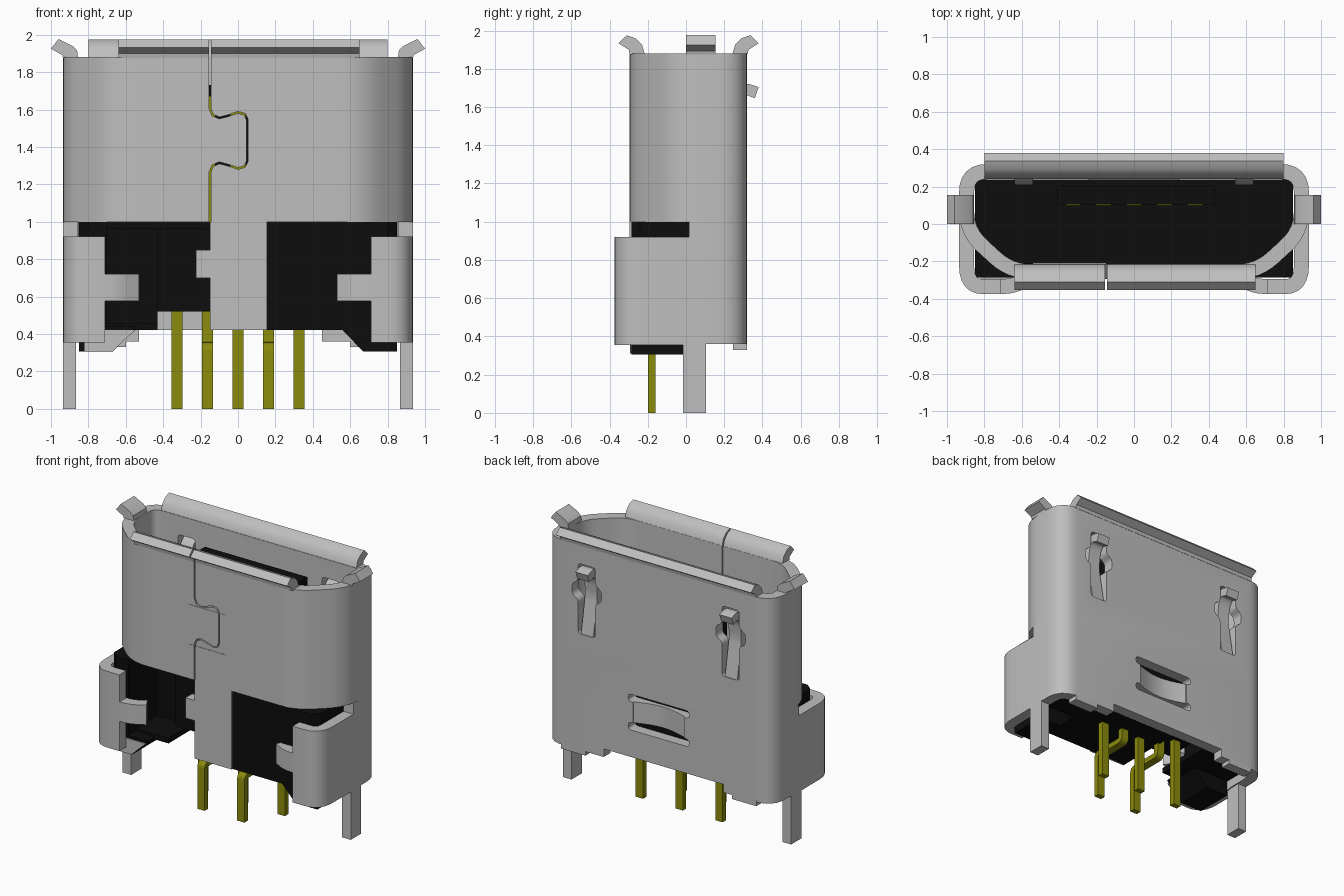
import bpy, bmesh, math
from mathutils import Vector

if "Cube" in bpy.data.objects:
    bpy.data.objects.remove(bpy.data.objects["Cube"], do_unlink=True)


def material(name, rgb):
    m = bpy.data.materials.new(name)
    m.use_nodes = True
    m.diffuse_color = (*rgb, 1)
    bsdf = next(n for n in m.node_tree.nodes if n.type == 'BSDF_PRINCIPLED')
    bsdf.inputs["Base Color"].default_value = (*rgb, 1)
    return m


STEEL = material("steel grey", (0.52, 0.52, 0.52))
BLACK = material("black plastic", (0.004, 0.004, 0.004))
GOLD = material("contact gold", (0.26, 0.26, 0.004))
T = 0.08  # sheet thickness


def place(axis, p, d):
    """Point of a 2D drawing, at depth d along the axis."""
    return {'x': (d, p[0], p[1]), 'y': (p[0], d, p[1]), 'z': (p[0], p[1], d)}[axis]


def fillet(points, radius, closed=False, steps=6):
    """Round the corners of a polyline."""
    pts = [Vector(p) for p in points]
    out = []
    for i, p in enumerate(pts):
        if not closed and i in (0, len(pts) - 1):
            out.append(p)
            continue
        a, b = pts[i - 1], pts[(i + 1) % len(pts)]
        s = p + (a - p).normalized() * min(radius, (a - p).length * 0.48)
        e = p + (b - p).normalized() * min(radius, (b - p).length * 0.48)
        for k in range(steps + 1):
            t = k / steps
            out.append(s * (1 - t) ** 2 + p * 2 * t * (1 - t) + e * t * t)
    return out


def finish(bm, name, mat):
    me = bpy.data.meshes.new(name)
    bmesh.ops.recalc_face_normals(bm, faces=bm.faces[:])
    bm.to_mesh(me)
    bm.free()
    me.materials.append(mat)
    ob = bpy.data.objects.new(name, me)
    bpy.context.collection.objects.link(ob)
    return ob


def prism(name, profile, axis, lo, hi, mat=STEEL):
    bm = bmesh.new()
    f = bm.faces.new([bm.verts.new(place(axis, p, lo)) for p in profile])
    ext = bmesh.ops.extrude_face_region(bm, geom=[f])
    move = Vector(place(axis, (0, 0), hi - lo))
    bmesh.ops.translate(bm, vec=move, verts=[v for v in ext["geom"] if isinstance(v, bmesh.types.BMVert)])
    return finish(bm, name, mat)


def box(name, x, y, z, mat=STEEL):
    return prism(name, [(x[0], y[0]), (x[1], y[0]), (x[1], y[1]), (x[0], y[1])], 'z', z[0], z[1], mat)


def sheet(name, path, axis, lo, hi, mat=STEEL, closed=False, thick=T):
    """Bent metal: a centreline swept along an axis, then thickened."""
    bm = bmesh.new()
    a = [bm.verts.new(place(axis, p, lo)) for p in path]
    b = [bm.verts.new(place(axis, p, hi)) for p in path]
    for i in range(len(path) if closed else len(path) - 1):
        j = (i + 1) % len(path)
        bm.faces.new((a[i], a[j], b[j], b[i]))
    ob = finish(bm, name, mat)
    mod = ob.modifiers.new("thickness", 'SOLIDIFY')
    mod.thickness, mod.offset, mod.use_even_offset = thick, 0, True
    return ob


def cut(ob, cutters):
    for c in cutters:
        c.hide_render = True
        mod = ob.modifiers.new("cut", 'BOOLEAN')
        mod.operation, mod.solver, mod.object = 'DIFFERENCE', 'EXACT', c
    bake(ob)
    for c in cutters:
        bpy.data.objects.remove(c, do_unlink=True)


def bake(ob):
    """Apply modifiers and smooth the bends."""
    bpy.ops.object.select_all(action='DESELECT')
    ob.select_set(True)
    bpy.context.view_layer.objects.active = ob
    if ob.modifiers:
        bpy.ops.object.convert(target='MESH')
    bpy.ops.object.shade_smooth_by_angle(angle=math.radians(32))


# Upper shell: closed tube with a dovetail seam and spring windows
ring = fillet([(-.895, .28), (.895, .28), (.895, -.04), (.66, -.255), (-.66, -.255), (-.895, -.04)], .11, True)
shell = sheet("upper_shell", ring, 'z', 1.0, 1.88, closed=True)
half = [(-.15, .9), (-.15, 1.265), (-.135, 1.3), (-.1, 1.315), (-.05, 1.302), (0, 1.285), (.035, 1.295), (.05, 1.325)]
seam = half + [(x, 2.87 - z) for x, z in reversed(half[1:])] + [(-.15, 2.0)]
cutters = [sheet("seam_cutter", seam, 'y', -.4, -.1, thick=.009)]
for z in (1.255, 1.55):
    cutters.append(box("clinch_cutter", (-.2, .11), (-.4, -.292), (z, z + .065)))
for s in (-1, 1):
    c = s * .59
    window = [(c - .07, 1.22), (c + .07, 1.22), (c + .07, 1.47), (c + .12, 1.5), (c + .12, 1.58), (c + .07, 1.61),
              (c + .07, 1.74), (c - .07, 1.74), (c - .07, 1.61), (c - .12, 1.58), (c - .12, 1.5), (c - .07, 1.47)]
    cutters.append(prism("window_cutter", fillet(window, .025, True, 3), 'y', .1, .5))
cut(shell, cutters)

# Latch springs standing in the back windows
for side, s in (("right", -1), ("left", 1)):
    arm = fillet([(.285, 1.21), (.235, 1.5), (.25, 1.64), (.3, 1.7), (.37, 1.675)], .05)
    sheet(side + "_latch_spring", arm, 'x', s * .59 - .05, s * .59 + .05, thick=.06)

# Lower shell: back and sides with bottom notch and slots
lower = sheet("lower_shell", fillet([(-.895, .015), (-.895, .28), (.895, .28), (.895, .015)], .11), 'z', .36, 1.0)
cutters = [box("bottom_notch", (-.53, .45), (.1, .5), (.2, .42))]
for z in (.62, .83):
    slot = [(-.25, z), (.25, z), (.25, z + .055), (-.25, z + .055)]
    cutters.append(prism("slot_cutter", fillet(slot, .027, True, 3), 'y', .1, .5))
bridge_gap = box("bridge_cutter", (-.21, .21), (.1, .5), (.66, .85))
cutters.append(bridge_gap)
cut(lower, cutters)
bow = [(-.24 + .04 * i, .28 - .055 * math.sin(math.pi * i / 12)) for i in range(13)]
sheet("back_bridge", bow, 'z', .675, .83)

# Front strip under the seam, with its small side tab
box("front_strip", (-.15, .155), (-.295, -.215), (.42, 1.0))
box("strip_tab", (-.225, -.15), (-.295, -.215), (.70, .85))

# Flared rims at the mouth
rim = [(0, 1.875), (.005, 1.90), (.058, 1.933), (.015, 1.975), (-.03, 1.96), (-.065, 1.925), (-.08, 1.875)]
for name, x0, x1 in (("front_rim_short", -.64, -.155), ("front_rim_long", -.145, .65)):
    prism(name, [(-.295 - u, z) for u, z in rim], 'x', x0, x1)
prism("back_rim", [(.322 + u, z) for u, z in rim], 'x', -.8, .8)
ear = [(.855, 1.875), (.86, 1.915), (.885, 1.94), (.96, 1.977), (1.0, 1.925), (.94, 1.892), (.935, 1.875)]

for side, s in (("right", -1), ("left", 1)):
    prism(side + "_ear", [(s * x, z) for x, z in ear], 'y', 0, .155)
    # Side wings wrapping round to the front, with inward tabs
    wing = fillet([(.895, .02), (.895, -.335), (.71, -.335)], .11)
    sheet(side + "_wing", [(s * x, y) for x, y in wing], 'z', .355, .92)
    tab = fillet([(.72, -.335), (.64, -.33), (.55, -.28)], .05)
    sheet(side + "_wing_tab", [(s * x, y) for x, y in tab], 'z', .575, .72)
    # Solder legs and low back feet
    prism(side + "_leg", [(s * .865, -.015), (s * .935, -.015), (s * .935, .105), (s * .865, .105)], 'z', 0, .4)
    prism(side + "_back_foot", [(s * .6, .245), (s * .8, .245), (s * .8, .32), (s * .6, .32)], 'z', .33, .37)
    # Corner feet of the plastic body
    foot = [(.54, .44), (.56, .42), (.67, .305), (.85, .305), (.85, .44)]
    prism(side + "_body_foot", [(s * x, z) for x, z in foot], 'y', -.285, .0, BLACK)

# Steel plate on the right body foot
prism("foot_plate", [(-.82, .31), (-.67, .31), (-.55, .42), (-.82, .42)], 'y', -.292, -.284)

# Plastic body: full on the left, stepped back on the right
right_half = [(-.15, -.285), (.80, -.285), (.85, -.24), (.85, .238), (-.15, .238)]
prism("body_left", right_half, 'z', .42, .998, BLACK)
box("body_middle", (-.43, -.15), (-.12, .238), (.52, .998), BLACK)
box("body_recess", (-.70, -.43), (.05, .238), (.42, .998), BLACK)
prism("body_right", [(-.70, -.285), (-.80, -.285), (-.85, -.24), (-.85, .238), (-.70, .238)], 'z', .42, .998, BLACK)
box("body_floor", (-.70, -.43), (-.20, .05), (.42, .46), BLACK)
box("body_ceiling", (-.72, -.14), (-.21, .238), (.96, .998), BLACK)

# Tongue with its five contacts
box("tongue", (-.41, .43), (.105, .20), (.99, 1.73), BLACK)
for i in range(5):
    x = (i - 2) * .163
    box(f"contact_{i + 1}", (x - .04, x + .04), (.098, .112), (.99, 1.67), GOLD)
    # Pins, alternately straight and cranked forward
    if i % 2:
        path = [(.08, .54), (.08, .335), (-.18, .335), (-.18, 0)]
    else:
        path = [(.06, .54), (.06, 0)]
    sheet(f"pin_{i + 1}", fillet(path, .03), 'x', x - .03, x + .03, GOLD, thick=.04)

for ob in list(bpy.context.scene.objects):
    if ob.type == 'MESH' and ob.modifiers:
        bake(ob)
for name in ("back_rim", "front_rim_short", "front_rim_long", "right_ear", "left_ear"):
    bake(bpy.data.objects[name])
